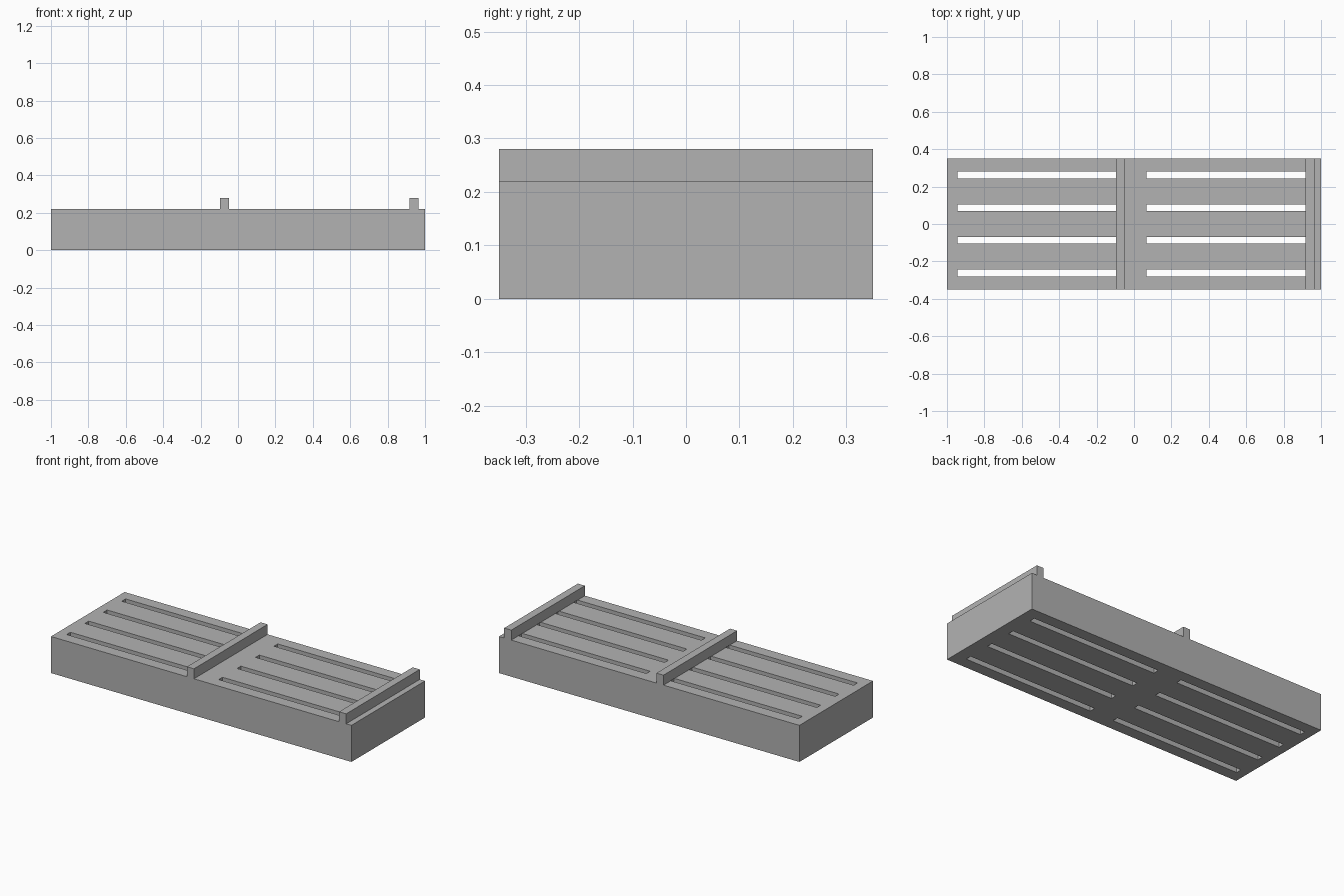
import bpy

default_cube = bpy.data.objects.get("Cube")
if default_cube:
    bpy.data.objects.remove(default_cube, do_unlink=True)

LENGTH, WIDTH, HEIGHT = 2.0, 0.7, 0.22
RAIL_TOP = 0.28
SLOT_WIDTH = 0.036

grey = bpy.data.materials.new("plain grey")
grey.use_nodes = True
colour = (0.448, 0.448, 0.448, 1)
grey.diffuse_color = colour
grey.node_tree.nodes["Principled BSDF"].inputs["Base Color"].default_value = colour


def box(name, x, y, z):
    """Box spanning the given (low, high) ranges."""
    spans = (x, y, z)
    bpy.ops.mesh.primitive_cube_add(size=1, location=[(a + b) / 2 for a, b in spans])
    obj = bpy.context.object
    obj.name = obj.data.name = name
    obj.scale = [b - a for a, b in spans]
    bpy.ops.object.transform_apply(location=True, rotation=False, scale=True)
    obj.data.materials.append(grey)
    return obj


# Solid base block
side = (-WIDTH / 2, WIDTH / 2)
base = box("base_block", (-LENGTH / 2, LENGTH / 2), side, (0, HEIGHT))

# Two banks of four slots, cut right through
cutters = []
for x in ((-0.945, -0.09), (0.068, 0.925)):
    for row in range(4):
        y = (row - 1.5) * WIDTH / 4
        cutter = box("slot_cutter", x, (y - SLOT_WIDTH / 2, y + SLOT_WIDTH / 2), (-0.1, HEIGHT + 0.1))
        cutter.hide_render = True
        cutters.append(cutter)

bpy.ops.object.select_all(action="DESELECT")
for cutter in cutters:
    cutter.select_set(True)
bpy.context.view_layer.objects.active = cutters[0]
bpy.ops.object.join()
slots = bpy.context.object

cut = base.modifiers.new("slots", "BOOLEAN")
cut.operation = "DIFFERENCE"
cut.solver = "EXACT"
cut.object = slots
bpy.ops.object.select_all(action="DESELECT")
base.select_set(True)
bpy.context.view_layer.objects.active = base
bpy.ops.object.modifier_apply(modifier=cut.name)
bpy.data.objects.remove(slots, do_unlink=True)

# Raised cross rails, one at the end of each bank
for name, x in (("middle_rail", -0.095), ("end_rail", 0.918)):
    box(name, (x, x + 0.047), side, (HEIGHT, RAIL_TOP))
